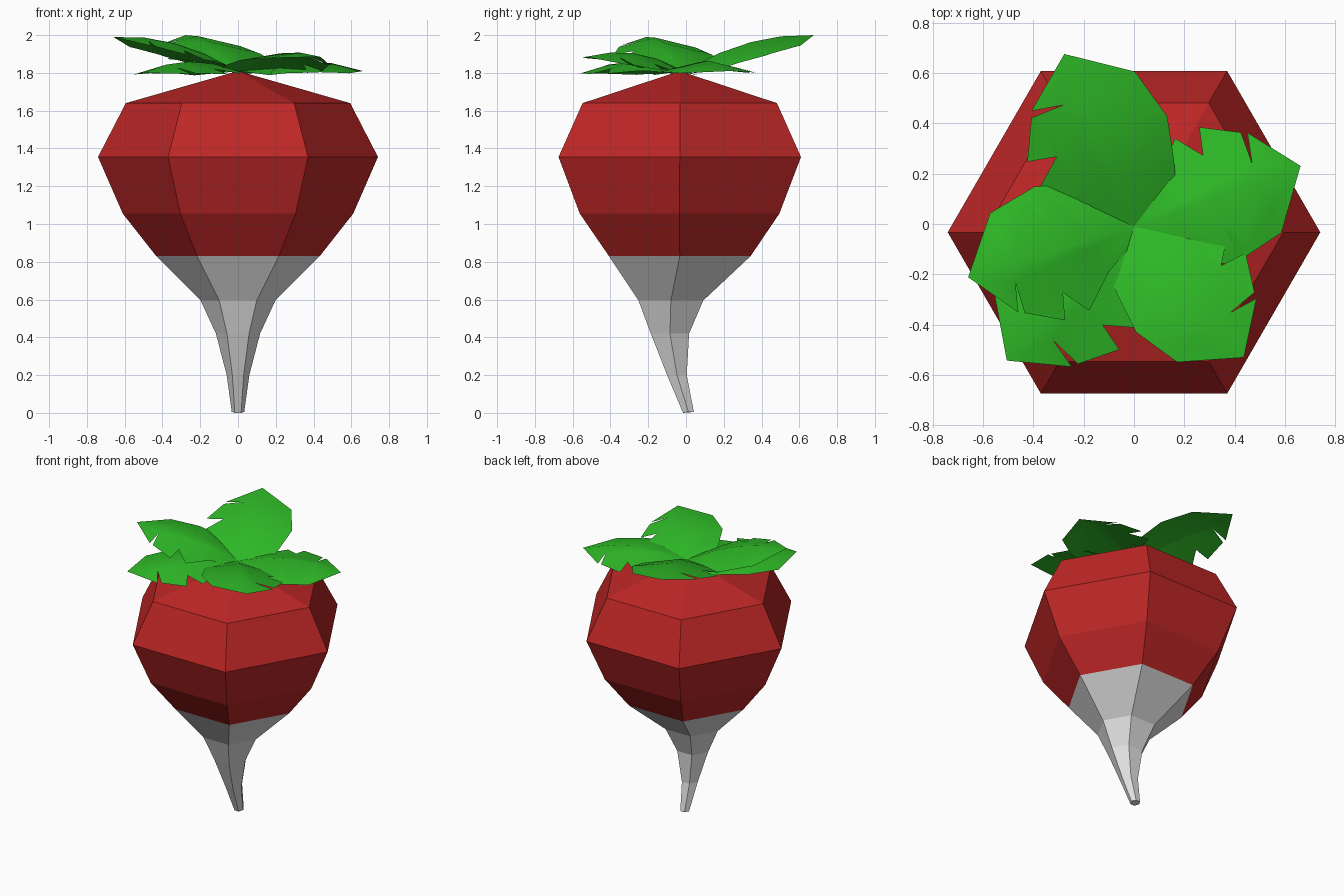
import bpy, bmesh, math
from mathutils import Vector, Matrix

old = bpy.data.objects.get("Cube")
if old:
    bpy.data.objects.remove(old, do_unlink=True)


def material(name, rgb):
    m = bpy.data.materials.new(name)
    m.use_nodes = True
    col = (*rgb, 1)
    m.diffuse_color = col
    m.node_tree.nodes["Principled BSDF"].inputs["Base Color"].default_value = col
    return m


RED = material("root red", (0.52, 0.02, 0.02))
WHITE = material("root white", (0.75, 0.75, 0.75))
GREEN = material("leaf green", (0.028, 0.49, 0.02))


def finish(bm, name, mats):
    mesh = bpy.data.meshes.new(name)
    bm.to_mesh(mesh)
    bm.free()
    for m in mats:
        mesh.materials.append(m)
    ob = bpy.data.objects.new(name, mesh)
    bpy.context.collection.objects.link(ob)
    return ob


# Six-sided root: rings of (height, radius, y centre), bending at the tail
RINGS = [(0.005, 0.033, 0.013), (0.2, 0.06, -0.048), (0.42, 0.117, -0.085),
         (0.595, 0.198, -0.08), (0.83, 0.433, -0.033), (1.055, 0.61, -0.034),
         (1.355, 0.741, -0.033), (1.64, 0.594, -0.033)]
SIDES = 6


def build_root():
    bm = bmesh.new()
    rows = []
    for z, r, cy in RINGS:
        row = []
        for i in range(SIDES):
            a = math.tau * i / SIDES
            row.append(bm.verts.new((r * math.cos(a), cy + r * math.sin(a), z)))
        rows.append(row)
    for v in rows[0]:
        v.co.z = 0.005 if v.co.y > 0.013 else 0.0
    apex = bm.verts.new((0, -0.033, 1.81))
    bm.faces.new(rows[0][::-1])
    for k in range(len(rows) - 1):
        for i in range(SIDES):
            j = (i + 1) % SIDES
            bm.faces.new((rows[k][i], rows[k][j], rows[k + 1][j], rows[k + 1][i]))
    for i in range(SIDES):
        bm.faces.new((rows[-1][i], rows[-1][(i + 1) % SIDES], apex))
    # The tail below the body is white
    for f in bm.faces:
        f.material_index = 1 if f.calc_center_median().z < 0.83 else 0
    bmesh.ops.recalc_face_normals(bm, faces=bm.faces)
    return finish(bm, "root", [RED, WHITE])


# Leaf halves: (along the midrib, across), from base to tip
LEAF_LEN = 0.735
RIGHT = [(0.104, 0.22), (0.158, 0.13), (0.185, 0.245), (0.354, 0.285),
         (0.351, 0.13), (0.405, 0.235), (0.566, 0.233)]
LEFT = [(0.01, -0.06), (0.155, -0.15), (0.285, -0.285), (0.37, -0.18),
        (0.395, -0.295), (0.55, -0.215), (0.55, -0.08), (0.575, -0.205)]


def build_leaf(name, azimuth, length, rise, roll):
    bm = bmesh.new()
    for half in (RIGHT, LEFT):
        pts = [(0, 0)] + half + [(LEAF_LEN, 0)]
        bm.faces.new([bm.verts.new((u, -v, 0)) for u, v in pts])
    bmesh.ops.triangulate(bm, faces=bm.faces[:])
    # Cut across the leaf so that it can bend
    for u in (0.2, 0.38, 0.55):
        bmesh.ops.bisect_plane(bm, geom=bm.verts[:] + bm.edges[:] + bm.faces[:],
                               plane_co=(u, 0, 0), plane_no=(1, 0, 0))
    bmesh.ops.remove_doubles(bm, verts=bm.verts[:], dist=0.001)
    # Arch along the midrib and droop both halves
    for v in bm.verts:
        t = v.co.x / LEAF_LEN
        v.co.z = rise * t + 0.22 * t * (1 - t) - 0.22 * abs(v.co.y) - roll * v.co.y
    for f in bm.faces:
        f.normal_update()
        if f.normal.z < 0:
            f.normal_flip()
        f.smooth = True
    s = length / LEAF_LEN
    bm.transform(Matrix.Translation((0, -0.01, 1.81))
                 @ Matrix.Rotation(math.radians(azimuth), 4, "Z")
                 @ Matrix.Diagonal(Vector((s, s, 1, 1))))
    return finish(bm, name, [GREEN])


build_root()
build_leaf("back_leaf", 112, 0.74, 0.19, 0)
build_leaf("left_leaf", 20, 0.705, 0.0, 0)
build_leaf("front_left_leaf", -50, 0.68, 0.075, 0.1)
build_leaf("right_leaf", 197, 0.69, 0.18, 0)
build_leaf("front_right_leaf", 226.5, 0.735, -0.01, 0)
